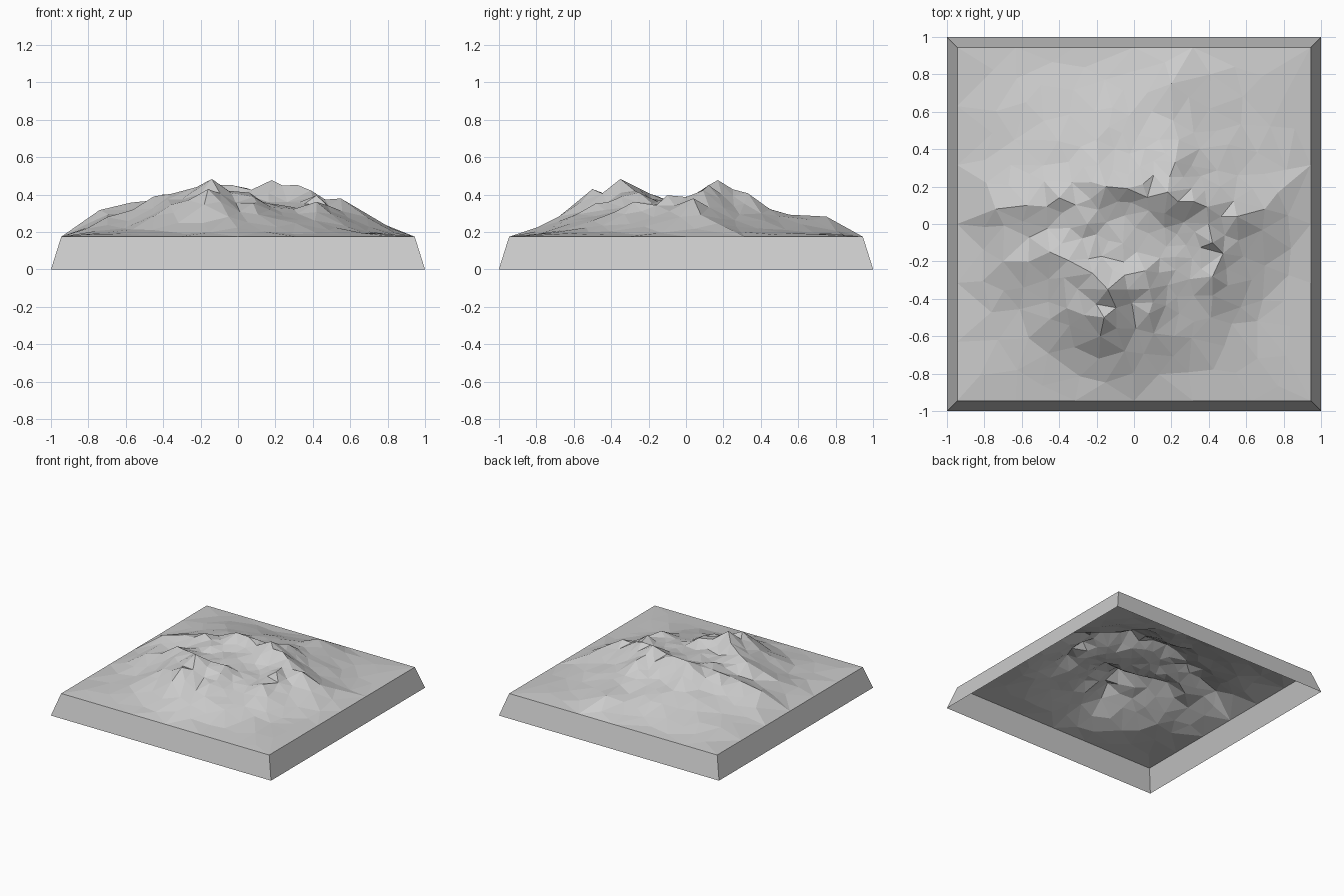
import bpy
import bmesh
import math
import random
from mathutils import Vector, noise
from mathutils.geometry import delaunay_2d_cdt

cube = bpy.data.objects.get("Cube")
if cube:
    bpy.data.objects.remove(cube)

random.seed(4)
RIM, RIM_Z, GROUND = 0.945, 0.175, 0.195

stone = bpy.data.materials.new("stone_grey")
stone.use_nodes = True
grey = (0.6, 0.6, 0.6, 1)
stone.diffuse_color = grey
stone.node_tree.nodes["Principled BSDF"].inputs["Base Color"].default_value = grey

# Crest lines: each is a path of (x, y, height), followed by the slope width
south_peak, north_peak = (-.14, -.35, .478), (.18, .17, .465)
west_crest, east_crest = (-.15, .2, .43), (.32, .12, .43)
ridges = [
    ([south_peak, (-.16, -.5, .42), (-.05, -.68, .28)], .3),
    ([(-.36, -.45, .35), (-.16, -.48, .41), (.08, -.48, .35)], .3),
    ([south_peak, (-.45, -.15, .38), (-.7, -.2, .28)], .34),
    ([south_peak, (.06, -.25, .41), (.1, -.42, .35)], .3),
    ([north_peak, west_crest, (-.4, .14, .4), (-.57, .1, .365), (-.74, .08, .3)], .42),
    ([west_crest, (-.25, 0, .38), (-.45, -.15, .37)], .35),
    ([north_peak, east_crest, (.55, .04, .37), (.7, .08, .28)], .34),
    ([east_crest, (.42, -.1, .4), (.42, -.28, .35), (.41, -.5, .24)], .28),
    ([north_peak, (.22, .33, .4), (.24, .45, .32), (.2, .75, .28)], .33),
    ([west_crest, (-.2, .45, .32), (-.5, .45, .28)], .4),
]


def height(x, y):
    """Crest slopes blended over a low central dome, flattened toward the rim."""
    p = Vector((x, y))
    levels = [GROUND + .17 * max(0, 1 - (p.length / .82) ** 2)]
    for path, width in ridges:
        best = GROUND
        for a, b in zip(path, path[1:]):
            a, b = Vector(a), Vector(b)
            run = (b - a).xy
            t = min(1, max(0, (p - a.xy).dot(run) / run.length_squared))
            near = a.lerp(b, t)
            fall = max(0, 1 - (p - near.xy).length / width)
            best = max(best, GROUND + (near.z - GROUND) * fall ** 1.1)
        levels.append(best)
    z = sum((v - GROUND) ** 9 for v in levels) ** (1 / 9)
    z = min(z, max(levels) - GROUND + .012)
    rough = noise.noise(Vector((x * 6, y * 6, 2))) * .025 * min(1, z * 8)
    edge = min(1, (RIM - max(abs(x), abs(y))) / .2)
    return RIM_Z + (GROUND - RIM_Z + z + rough) * edge


# Scattered terrain points: rim, crests, then a denser middle
corners = [(-RIM, -RIM), (RIM, -RIM), (RIM, RIM), (-RIM, RIM)]
points = []
for a, b in zip(corners, corners[1:] + corners[:1]):
    points += [Vector(a).lerp(Vector(b), i / 6) for i in range(6)]
rim_edges = [(i, (i + 1) % len(points)) for i in range(len(points))]
for path, width in ridges:
    for spot in path:
        if all((Vector(spot[:2]) - q).length > .04 for q in points):
            points.append(Vector(spot[:2]))
for attempt in range(6000):
    p = Vector((random.uniform(-.87, .87), random.uniform(-.87, .87)))
    gap = .07 + .11 * max(0, p.length - .45)
    if all((p - q).length > gap for q in points):
        points.append(p)
flat, edges, tris, *rest = delaunay_2d_cdt(points, rim_edges, [], 0, 1e-5)


def make_object(name, bm):
    mesh = bpy.data.meshes.new(name)
    bm.to_mesh(mesh)
    bm.free()
    mesh.materials.append(stone)
    obj = bpy.data.objects.new(name, mesh)
    bpy.context.collection.objects.link(obj)


# Faceted mountain surface
bm = bmesh.new()
verts = [bm.verts.new((p.x, p.y, height(p.x, p.y))) for p in flat]
for tri in tris:
    bm.faces.new([verts[i] for i in tri])
bmesh.ops.recalc_face_normals(bm, faces=bm.faces)
if sum(f.normal.z for f in bm.faces) < 0:
    bmesh.ops.reverse_faces(bm, faces=bm.faces)
make_object("mountain_terrain", bm)

# Sloping skirt, open underneath
bm = bmesh.new()
foot = [bm.verts.new((math.copysign(1, x), math.copysign(1, y), 0)) for x, y in corners]
top = [bm.verts.new((x, y, RIM_Z)) for x, y in corners]
for a in range(4):
    b = (a + 1) % 4
    bm.faces.new((foot[a], foot[b], top[b], top[a]))
make_object("base_skirt", bm)
